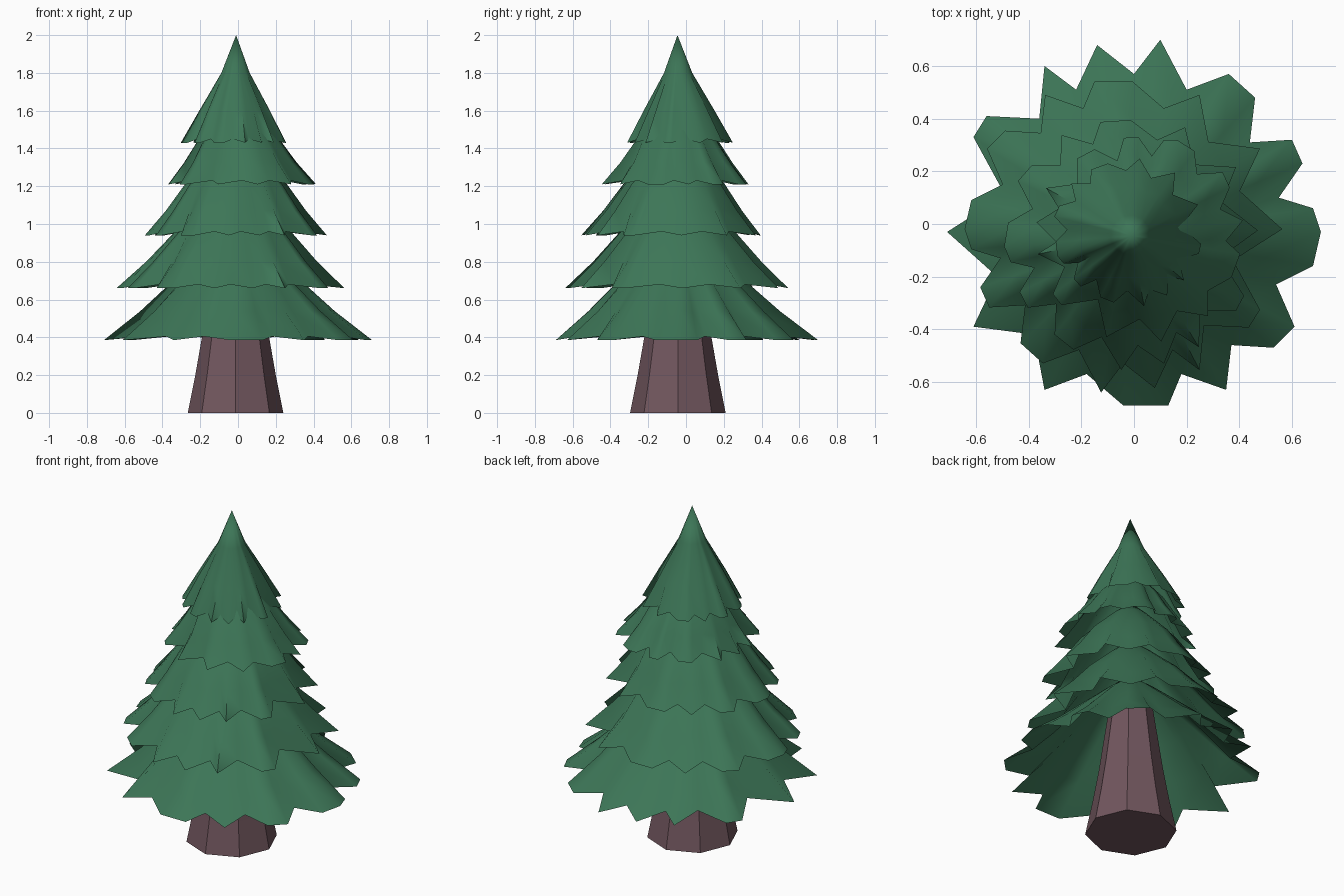
import bpy, bmesh, math

if "Cube" in bpy.data.objects:
    bpy.data.objects.remove(bpy.data.objects["Cube"])

AXIS = (-0.01, -0.045)   # trunk / tip position


def material(name, rgb):
    m = bpy.data.materials.new(name)
    m.diffuse_color = (*rgb, 1)
    m.use_nodes = True
    m.node_tree.nodes["Principled BSDF"].inputs["Base Color"].default_value = m.diffuse_color
    return m


GREEN = material("needles", (0.046, 0.18, 0.095))
BARK = material("bark", (0.165, 0.093, 0.112))

# Ragged outline of the lowest branch skirt, seen from above
RIM = [(0.10, .70), (.20, .51), (.36, .57), (.46, .48), (.44, .31), (.60, .32), (.64, .23),
       (.55, .10), (.68, .06), (.71, -.03), (.68, -.16), (.54, -.23), (.61, -.39), (.53, -.47),
       (.37, -.46), (.35, -.63), (.18, -.57), (.13, -.69), (-.04, -.69), (-.18, -.57),
       (-.34, -.63), (-.38, -.42), (-.61, -.39), (-.52, -.20), (-.71, -.03), (-.49, .11),
       (-.61, .33), (-.56, .41), (-.36, .40), (-.34, .60), (-.22, .51), (-.14, .68), (0, .57)]
MEAN = sum(math.hypot(*p) for p in RIM) / len(RIM)


def finish(name, bm, mat):
    bmesh.ops.recalc_face_normals(bm, faces=bm.faces)
    me = bpy.data.meshes.new(name)
    bm.to_mesh(me)
    bm.free()
    me.materials.append(mat)
    ob = bpy.data.objects.new(name, me)
    bpy.context.collection.objects.link(ob)
    return ob


def loft(bm, rings):
    for a, b in zip(rings, rings[1:]):
        n = len(a)
        for i in range(n):
            bm.faces.new((a[i], a[(i + 1) % n], b[(i + 1) % n], b[i]))


def skirt(name, centre, scale, turn, profile):
    """Open fluted cone: profile rows are (radius fraction, z, fluting)."""
    bm = bmesh.new()
    rings = []
    for f, z, flute in profile[:-1]:
        ring = []
        for x, y in RIM:
            rho, ang = math.hypot(x, y), math.atan2(y, x) + turn
            r = (MEAN + (rho - MEAN) * flute) * scale * f
            lift = 0.02 * (rho < MEAN) if f == 1 else 0
            ring.append(bm.verts.new((
                AXIS[0] + (centre[0] - AXIS[0]) * f + r * math.cos(ang),
                AXIS[1] + (centre[1] - AXIS[1]) * f + r * math.sin(ang), z + lift)))
        rings.append(ring)
    loft(bm, rings)
    tip = bm.verts.new((*AXIS, profile[-1][1]))
    top = rings[-1]
    for i in range(len(top)):
        bm.faces.new((top[i], top[(i + 1) % len(top)], tip))
    ob = finish(name, bm, GREEN)
    bpy.ops.object.select_all(action='DESELECT')
    ob.select_set(True)
    bpy.context.view_layer.objects.active = ob
    bpy.ops.object.shade_smooth_by_angle(angle=math.radians(85))


# Four lower branch skirts: centre, scale, turn, rim z, z and radius fraction where covered
TIERS = [((0, 0), 1.0, 0, 0.385, 0.70, 0.51),
         ((-0.04, -0.045), 0.85, math.pi, 0.66, 0.95, 0.56),
         ((-0.01, -0.075), 0.68, math.pi * 1.02, 0.94, 1.21, 0.60),
         ((0.015, -0.05), 0.56, math.radians(70), 1.21, 1.45, 0.58)]
for i, (c, s, turn, z0, z1, f1) in enumerate(TIERS, 1):
    skirt(f"branch_tier_{i}", c, s, turn,
          [(1, z0, 1), ((1 + f1) / 2, (z0 + z1) / 2 - 0.005, .6), (f1, z1, .3),
           (f1 * .45, z1 + (z1 - z0) * .55, .1), (0, z1 + (z1 - z0) * .95, 0)])

# Pointed top tier
skirt("branch_tier_top", (-0.02, -0.035), 0.40, math.radians(200),
      [(1, 1.43, 1), (.70, 1.60, .55), (.29, 1.80, .15), (0, 2.0, 0)])

# Eight-sided tapering trunk
bm = bmesh.new()
rings = [[bm.verts.new((-0.013 + r * math.cos(k * math.pi / 4),
                        -0.043 + r * math.sin(k * math.pi / 4), z)) for k in range(8)]
         for r, z in ((0.253, 0), (0.213, 0.2), (0.178, 0.4), (0.12, 0.8))]
loft(bm, rings)
bm.faces.new(rings[0])
bm.faces.new(rings[-1])
finish("trunk", bm, BARK)
